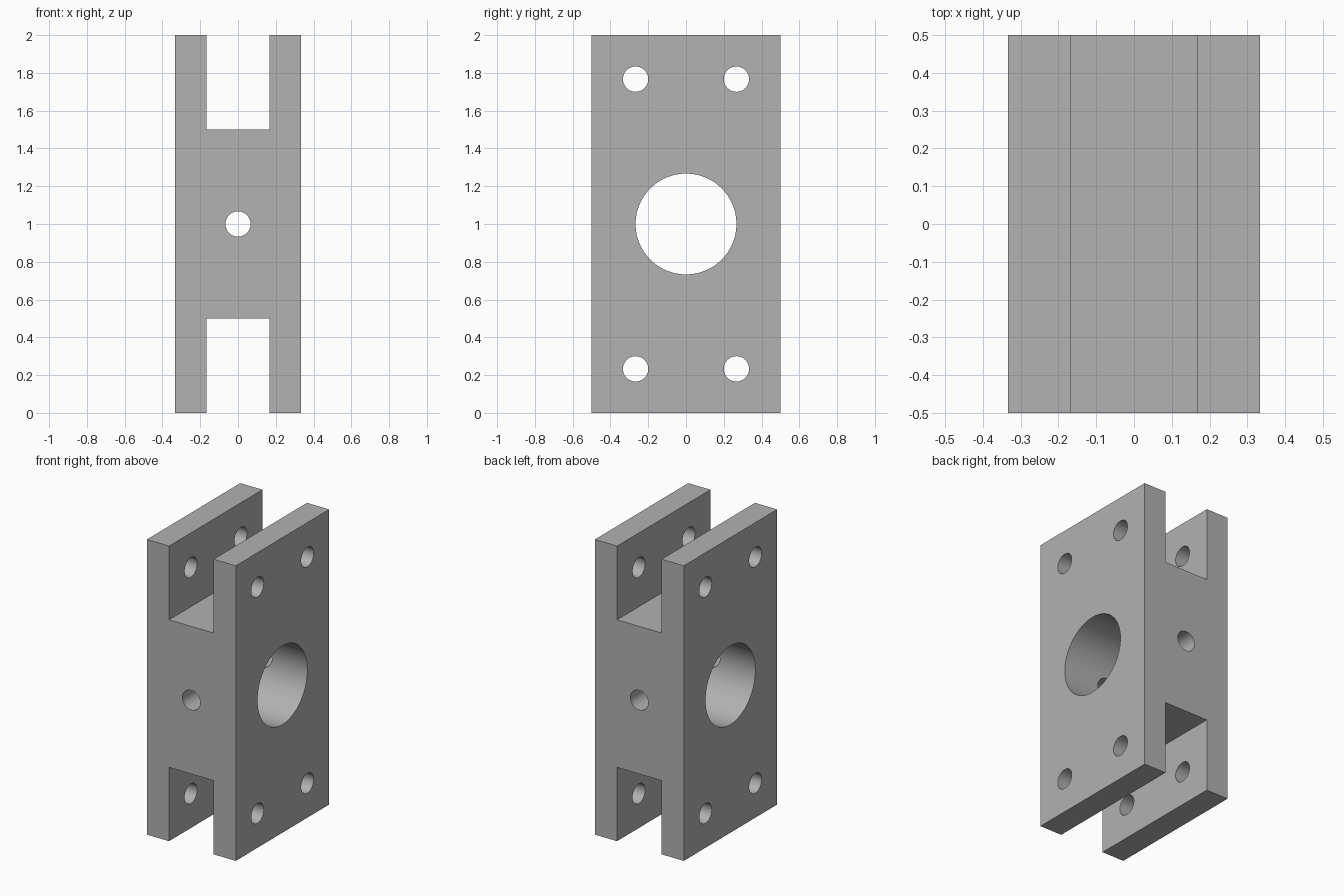
import bpy
import bmesh
import math
from mathutils import Matrix

cube = bpy.data.objects.get("Cube")
if cube:
    bpy.data.objects.remove(cube, do_unlink=True)

W, D, H = 1 / 3, 0.5, 2.0      # half width, half depth, height
SLOT, SLOT_DEPTH = 1 / 6, 0.5  # half slot width, slot depth

grey = bpy.data.materials.new("light_grey")
grey.use_nodes = True
colour = (0.445, 0.445, 0.445, 1)
grey.diffuse_color = colour
grey.node_tree.nodes["Principled BSDF"].inputs["Base Color"].default_value = colour


def add_object(name, bm):
    mesh = bpy.data.meshes.new(name)
    bmesh.ops.recalc_face_normals(bm, faces=bm.faces)
    bm.to_mesh(mesh)
    bm.free()
    mesh.materials.append(grey)
    obj = bpy.data.objects.new(name, mesh)
    bpy.context.collection.objects.link(obj)
    return obj


def drill(name, axis, radius, centre, segments):
    """Cut a round through hole along the x or y axis."""
    bm = bmesh.new()
    turn = Matrix.Rotation(math.pi / 2, 4, "Y" if axis == "x" else "X")
    bmesh.ops.create_cone(bm, cap_ends=True, segments=segments, radius1=radius,
                          radius2=radius, depth=1.6,
                          matrix=Matrix.Translation(centre) @ turn)
    cutter = add_object(name, bm)
    cutter.hide_render = True
    mod = body.modifiers.new(name, "BOOLEAN")
    mod.operation = "DIFFERENCE"
    mod.solver = "EXACT"
    mod.object = cutter
    bpy.ops.object.modifier_apply(modifier=mod.name)
    bpy.data.objects.remove(cutter, do_unlink=True)


# H-shaped body, extruded front to back
low, high = SLOT_DEPTH, H - SLOT_DEPTH
right_half = [(SLOT, low), (SLOT, 0), (W, 0), (W, H), (SLOT, H), (SLOT, high)]
profile = right_half + [(-x, z) for x, z in reversed(right_half)]
bm = bmesh.new()
face = bm.faces.new([bm.verts.new((x, -D, z)) for x, z in profile])
result = bmesh.ops.extrude_face_region(bm, geom=[face])
verts = [v for v in result["geom"] if isinstance(v, bmesh.types.BMVert)]
bmesh.ops.translate(bm, verts=verts, vec=(0, 2 * D, 0))
body = add_object("mounting_block", bm)
bpy.context.view_layer.objects.active = body
body.select_set(True)

# Main bore, cross hole and four bolt holes
drill("main_bore", "x", 0.267, (0, 0, H / 2), 96)
drill("cross_hole", "y", 0.067, (0, 0, H / 2), 48)
for y in (-0.267, 0.267):
    for z in (0.233, H - 0.233):
        drill("bolt_hole", "x", 0.067, (0, y, z), 48)

bpy.ops.object.shade_smooth_by_angle(angle=math.radians(30))
